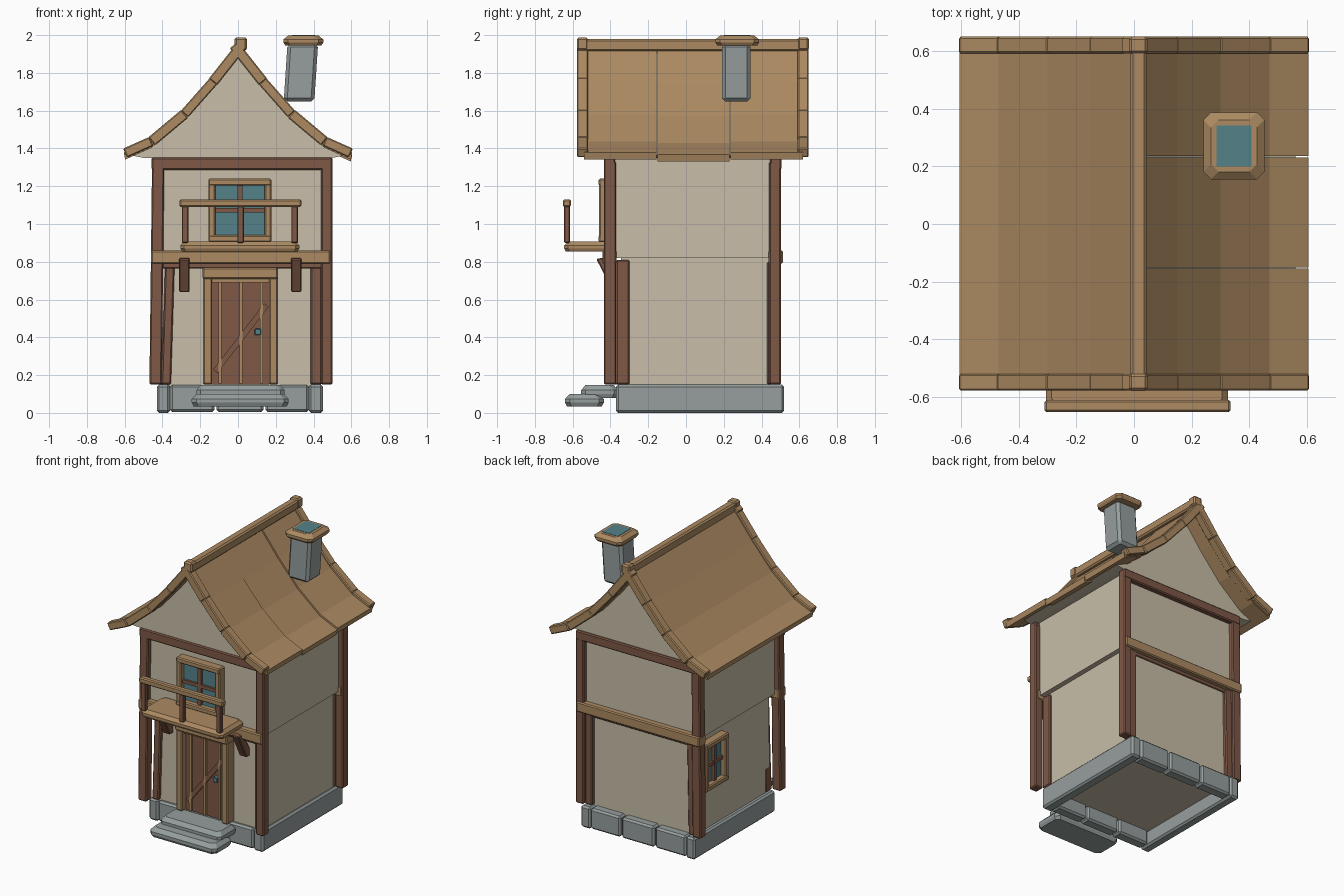
import bpy, bmesh, math
from mathutils import Vector, Matrix

if "Cube" in bpy.data.objects:
    bpy.data.objects.remove(bpy.data.objects["Cube"])


def material(name, rgb):
    m = bpy.data.materials.new(name)
    lin = [((c / 255 + 0.055) / 1.055) ** 2.4 for c in rgb]
    m.diffuse_color = (*lin, 1)
    m.use_nodes = True
    m.node_tree.nodes["Principled BSDF"].inputs["Base Color"].default_value = m.diffuse_color
    return m


TAN = material("tan_wood", (172, 138, 98))
BROWN = material("dark_wood", (126, 88, 70))
CREAM = material("plaster", (200, 190, 168))
GREY = material("stone", (150, 159, 158))
TEAL = material("glass", (84, 130, 138))


def finish(name, bm, mat, bevel=0):
    bmesh.ops.recalc_face_normals(bm, faces=bm.faces)
    me = bpy.data.meshes.new(name)
    bm.to_mesh(me)
    bm.free()
    me.materials.append(mat)
    ob = bpy.data.objects.new(name, me)
    bpy.context.collection.objects.link(ob)
    if bevel:
        b = ob.modifiers.new("bevel", "BEVEL")
        b.width, b.segments = bevel, 1
    return ob


def box(name, mat, x, y, z, bevel=0.007, lean=(0, 0)):
    """Box from ranges; lean shifts the bottom sideways in x and y."""
    bm = bmesh.new()
    bmesh.ops.create_cube(bm, size=1)
    for v in bm.verts:
        low = v.co.z < 0
        v.co = Vector([(r[0] + r[1]) / 2 + c * (r[1] - r[0]) for r, c in zip((x, y, z), v.co)])
        if low:
            v.co.x += lean[0]
            v.co.y += lean[1]
    return finish(name, bm, mat, bevel)


def beam(name, mat, a, b, width, depth, bevel=0.006):
    """Beam from a to b in a plane of constant y; depth is along y."""
    a, b = Vector(a), Vector(b)
    d = b - a
    bm = bmesh.new()
    bmesh.ops.create_cube(bm, size=1)
    rot = Matrix.Rotation(-math.atan2(d.z, d.x), 4, 'Y')
    bm.transform(Matrix.Translation((a + b) / 2) @ rot @ Matrix.Diagonal((d.length, depth, width, 1)))
    return finish(name, bm, mat, bevel)


def prism(name, mat, pts, lo, hi, axis='y', bevel=0):
    """Extrude a profile (x,z along y, or y,z along x)."""
    bm = bmesh.new()
    f = bm.faces.new([bm.verts.new((p, lo, q) if axis == 'y' else (lo, p, q)) for p, q in pts])
    e = bmesh.ops.extrude_face_region(bm, geom=[f])
    vec = (0, hi - lo, 0) if axis == 'y' else (hi - lo, 0, 0)
    bmesh.ops.translate(bm, vec=vec, verts=[v for v in e["geom"] if isinstance(v, bmesh.types.BMVert)])
    return finish(name, bm, mat, bevel)


def slab(name, mat, x, y, z, c):
    """Plate with cut corners and a wide top chamfer."""
    bm = bmesh.new()
    rings = []
    for zz, i in ((z[0], c * 0.4), (z[0] + (z[1] - z[0]) * 0.3, 0), (z[0] + (z[1] - z[0]) * 0.6, 0), (z[1], c)):
        x0, x1, y0, y1 = x[0] + i, x[1] - i, y[0] + i, y[1] - i
        rings.append([bm.verts.new((px, py, zz)) for px, py in (
            (x0 + c, y0), (x1 - c, y0), (x1, y0 + c), (x1, y1 - c),
            (x1 - c, y1), (x0 + c, y1), (x0, y1 - c), (x0, y0 + c))])
    for r, s in zip(rings, rings[1:]):
        for k in range(8):
            bm.faces.new((r[k], r[(k + 1) % 8], s[(k + 1) % 8], s[k]))
    bm.faces.new(rings[0])
    bm.faces.new(rings[-1])
    return finish(name, bm, mat)


# Stone foundation ring with separate blocks front and back
box("foundation_left", GREY, (-.43, -.36), (-.37, .52), (0, .15), .012)
box("foundation_right", GREY, (.375, .45), (-.37, .52), (0, .15), .012)
for side, y in (("front", (-.37, -.29)), ("back", (.44, .52))):
    for i, x in enumerate(((-.36, -.125), (-.115, .135), (.145, .375))):
        box(f"foundation_{side}_{i}", GREY, x, y, (0.005, .148), .012)

# Entrance steps
slab("lower_step", GREY, (-.245, .268), (-.64, -.435), (.035, .1), .025)
slab("upper_step", GREY, (-.22, .247), (-.555, -.36), (.08, .147), .022)

# Plaster walls, the upper storey overhanging the lower
box("lower_wall", CREAM, (-.40, .43), (-.345, .46), (.1, .82), 0)
box("upper_wall", CREAM, (-.425, .465), (-.4, .47), (.82, 1.35), 0)

# Corner posts
for name, x, y, lean in (
        ("front_left_post", (-.455, -.39), (-.435, -.37), (-.014, 0)),
        ("front_right_post", (.44, .5), (-.435, -.37), (0, 0)),
        ("back_left_post", (-.455, -.39), (.44, .503), (-.01, 0)),
        ("back_right_post", (.44, .5), (.44, .503), (0, 0))):
    box(name, BROWN, x, y, (.15, 1.33), lean=lean)
box("front_left_inner_post", BROWN, (-.385, -.335), (-.37, -.3), (.15, .81), lean=(-.02, 0))
box("front_right_inner_post", BROWN, (.385, .445), (-.37, -.3), (.15, .81))
box("back_left_inner_post", BROWN, (-.4, -.345), (.43, .485), (.15, .8), lean=(-.012, 0))
box("back_right_inner_post", BROWN, (.385, .44), (.43, .485), (.15, .8))

# Horizontal beams
for side, y0, y1 in (("front", -.44, -.37), ("back", .44, .51)):
    box(f"{side}_top_beam", BROWN, (-.458, .5), (y0 + .005, y1 - .005), (1.287, 1.352))
    box(f"{side}_middle_beam", TAN, (-.46, .49), (y0 - .003, y1 + .003), (.79, .86))
    box(f"{side}_under_beam", BROWN, (-.4, .45), (y0 + .03, y1 - .03), (.765, .795))

# Door with frame, straps, brace and handle
box("door", BROWN, (-.14, .165), (-.375, -.34), (.15, .705), 0)
box("door_frame_left", TAN, (-.185, -.137), (-.42, -.34), (.15, .72))
box("door_frame_right", TAN, (.165, .212), (-.42, -.34), (.15, .72))
box("door_lintel", TAN, (-.188, .212), (-.43, -.34), (.71, .77))
box("door_header", TAN, (-.14, .165), (-.4, -.34), (.69, .712), 0)
for i, x in enumerate((-.095, .015, .125)):
    box(f"door_strap_{i}", TAN, (x - .008, x + .008), (-.39, -.37), (.155, .69), 0)
beam("door_brace", BROWN, (-.12, -.38, .22), (.15, -.38, .57), .03, .016, 0)
box("door_handle", TEAL, (.088, .122), (-.405, -.37), (.412, .446), .004)


def window(name, w, h, place):
    """Window centred on its own origin facing -y, then placed by a matrix."""
    t, parts = .037, []
    for s in (-1, 1):
        parts.append(box(f"{name}_jamb", TAN, sorted((s * w, s * (w - t))), (-.055, .01), (-h, h)))
        parts.append(box(f"{name}_rail", TAN, (-w, w), (-.058, .01), sorted((s * h, s * (h - t)))))
    parts.append(box(f"{name}_glass", TEAL, (-w + t, w - t), (-.02, 0), (-h + t, h - t), 0))
    parts.append(box(f"{name}_mullion", BROWN, (-.013, .013), (-.037, 0), (-h + t, h - t), 0))
    parts.append(box(f"{name}_crossbar", BROWN, (-w + t, w - t), (-.035, 0), (-.012, .012), 0))
    for p in parts:
        p.data.transform(place)


window("front_window", .167, .168, Matrix.Translation((.01, -.405, 1.072)))
window("side_window", .125, .165, Matrix.Translation((-.4, .3, .605)) @ Matrix.Rotation(-math.pi / 2, 4, 'Z'))

# Balcony
slab("balcony_floor", TAN, (-.305, .325), (-.645, -.39), (.855, .907), .02)
box("balcony_handrail", TAN, (-.31, .335), (-.652, -.61), (1.09, 1.13))
for i, x in enumerate((-.28, .014, .3)):
    box(f"balcony_post_{i}", BROWN, (x - .017, x + .017), (-.645, -.615), (.9, 1.095), .004)
for i, x in enumerate((-.284, .308)):
    prism(f"balcony_bracket_{i}", BROWN, [(-.475, .815), (-.42, .825), (-.345, .69), (-.345, .64), (-.385, .64)],
          x - .028, x + .028, 'x', .006)

# Roof profile from ridge to eaves, as distance out and height
TOP = [(0.0, 1.965), (.15, 1.775), (.3, 1.605), (.47, 1.463), (.605, 1.403)]


def roof_sheet(name, s, y0, y1, lift=0):
    pts = [(s * x, z - .025 + lift) for x, z in TOP]
    pts += [(s * (x - .008), z - .062 + lift) for x, z in reversed(TOP)]
    return prism(name, TAN, pts, y0, y1)


roof_sheet("roof_left", -1, -.54, .62)
roof_sheet("roof_right_front", 1, -.54, -.155)
roof_sheet("roof_right_middle", 1, -.15, .23, -.01)
roof_sheet("roof_right_back", 1, .235, .62)

# Gable infill under the roof
gable = [(x, z - .055) for x, z in TOP[:4]] + [(.56, 1.362), (.5, 1.35)]
prism("gable", CREAM, gable + [(-x, z) for x, z in reversed(gable[1:])], -.425, .49)

# Segmented verge boards at both ends of the roof
for end, y in (("front", -.548), ("back", .62)):
    for side, s in (("left", -1), ("right", 1)):
        for i, (a, b) in enumerate(zip(TOP, TOP[1:])):
            n = Vector((b[1] - a[1], 0, a[0] - b[0])).normalized() * .028
            p = Vector((s * (a[0] + n.x), y, a[1] + n.z))
            q = Vector((s * (b[0] + n.x), y, b[1] + n.z))
            beam(f"verge_{end}_{side}_{i}", TAN, p, q + (q - p) * .03, .056 - .004 * (i % 2), .058)
    box(f"ridge_end_{end}", TAN, (-.018, .048), (y - .03, y + .03), (1.92, 1.988), .01)
box("ridge_beam", TAN, (-.014, .044), (-.555, .635), (1.915, 1.98), .01)

# Chimney, leaning slightly
box("chimney", GREY, (.262, .424), (.19, .342), (1.648, 1.955), .018, (-.02, 0))
slab("chimney_cap", TAN, (.24, .452), (.155, .387), (1.945, 1.998), .026)
box("chimney_opening", TEAL, (.285, .407), (.2, .342), (1.99, 2.0), 0)
